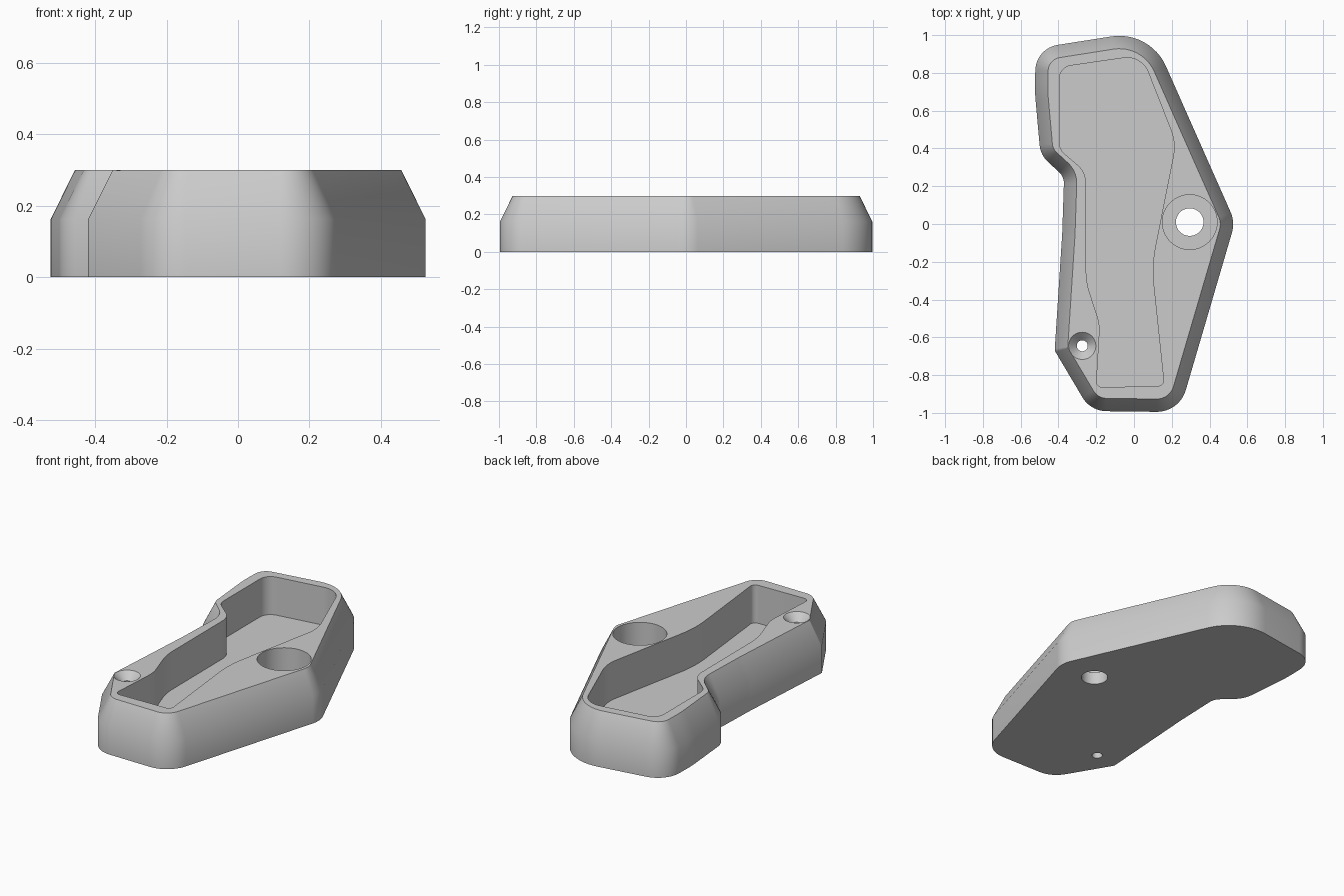
import bpy, bmesh, math
from mathutils import Vector

default = bpy.data.objects.get("Cube")
if default:
    bpy.data.objects.remove(default, do_unlink=True)

HEIGHT, SHOULDER, FLOOR, INSET = 0.30, 0.163, 0.075, 0.068

grey = bpy.data.materials.new("plain grey")
grey.use_nodes = True
colour = (0.6, 0.6, 0.6, 1)
grey.diffuse_color = colour
grey.node_tree.nodes["Principled BSDF"].inputs["Base Color"].default_value = colour


def rounded(corners, inset=0.0, steps=12):
    """Fillet a counter-clockwise list of (x, y, radius), moved inwards by inset."""
    pts = [Vector(c[:2]) for c in corners]
    count = len(pts)
    dirs = [(pts[(i + 1) % count] - pts[i]).normalized() for i in range(count)]
    moved, radii, turns = [], [], []
    for i, p in enumerate(pts):
        a, b = dirs[i - 1], dirs[i]
        na, nb = Vector((-a.y, a.x)), Vector((-b.y, b.x))
        turn = math.atan2(a.x * b.y - a.y * b.x, a.dot(b))
        moved.append(p + (na + nb) * inset / (1 + a.dot(b)))
        radii.append(max(corners[i][2] - math.copysign(inset, turn), 0.012))
        turns.append(turn)
    outline = []
    for i, p in enumerate(moved):
        a, turn, r = dirs[i - 1], turns[i], radii[i]
        side = math.copysign(1, turn)
        start = p - a * r * math.tan(abs(turn) / 2)
        normal = Vector((-a.y, a.x)) * side
        centre = start + normal * r
        for s in range(steps + 1):
            t = abs(turn) * s / steps
            outline.append(centre - normal * r * math.cos(t) + a * r * math.sin(t))
    return outline


def circle(x, y, r, steps=64):
    return [Vector((x + r * math.cos(k * math.tau / steps),
                    y + r * math.sin(k * math.tau / steps))) for k in range(steps)]


def loft(name, layers):
    """Closed solid through (outline, z) layers."""
    bm = bmesh.new()
    rings = [[bm.verts.new((p.x, p.y, z)) for p in outline] for outline, z in layers]
    bm.faces.new(reversed(rings[0]))
    bm.faces.new(rings[-1])
    n = len(rings[0])
    for low, high in zip(rings, rings[1:]):
        for i in range(n):
            j = (i + 1) % n
            bm.faces.new((low[i], low[j], high[j], high[i]))
    bmesh.ops.recalc_face_normals(bm, faces=bm.faces)
    mesh = bpy.data.meshes.new(name)
    bm.to_mesh(mesh)
    bm.free()
    mesh.materials.append(grey)
    obj = bpy.data.objects.new(name, mesh)
    bpy.context.collection.objects.link(obj)
    return obj


# Tray body: straight lower wall, sloped shoulder, flat rim
body_corners = [
    (-0.52, 0.93, 0.14), (-0.525, 0.70, 0.8), (-0.495, 0.365, 0.14),
    (-0.37, 0.25, 0.08), (-0.38, -0.05, 1.0), (-0.42, -0.67, 0.03),
    (-0.23, -0.99, 0.15), (0.24, -0.996, 0.16), (0.535, 0.01, 0.16),
    (0.085, 1.025, 0.27),
]
body = loft("tray_body", [
    (rounded(body_corners), 0),
    (rounded(body_corners), SHOULDER),
    (rounded(body_corners, INSET), HEIGHT),
])

# Wavy pocket
pocket_corners = [
    (-0.395, 0.83, 0.07), (-0.395, 0.395, 0.08), (-0.255, 0.275, 0.12),
    (-0.253, -0.31, 0.4), (-0.18, -0.53, 0.25), (-0.2, -0.865, 0.03),
    (0.16, -0.857, 0.03), (0.093, -0.22, 0.7), (0.222, 0.43, 0.25),
    (0.04, 0.893, 0.12),
]
pocket = rounded(pocket_corners)
TOP = HEIGHT + 0.1
big, small = (0.295, 0.01), (-0.274, -0.645)
cutters = [
    loft("pocket_cutter", [(pocket, FLOOR), (pocket, TOP)]),
    # Counterbored hole
    loft("counterbore_cutter", [(circle(*big, 0.145), FLOOR), (circle(*big, 0.145), TOP)]),
    loft("large_hole_cutter", [(circle(*big, 0.073), -0.1), (circle(*big, 0.073), 0.2)]),
    # Countersunk hole
    loft("countersink_cutter", [
        (circle(*small, 0.029), -0.1), (circle(*small, 0.029), HEIGHT - 0.043),
        (circle(*small, 0.072), HEIGHT), (circle(*small, 0.072), TOP)]),
]

bpy.ops.object.select_all(action='DESELECT')
body.select_set(True)
bpy.context.view_layer.objects.active = body
for cutter in cutters:
    cut = body.modifiers.new(cutter.name, 'BOOLEAN')
    cut.operation, cut.solver, cut.object = 'DIFFERENCE', 'EXACT', cutter
    bpy.ops.object.modifier_apply(modifier=cut.name)
    bpy.data.objects.remove(cutter, do_unlink=True)
bpy.ops.object.shade_smooth_by_angle(angle=math.radians(30))
